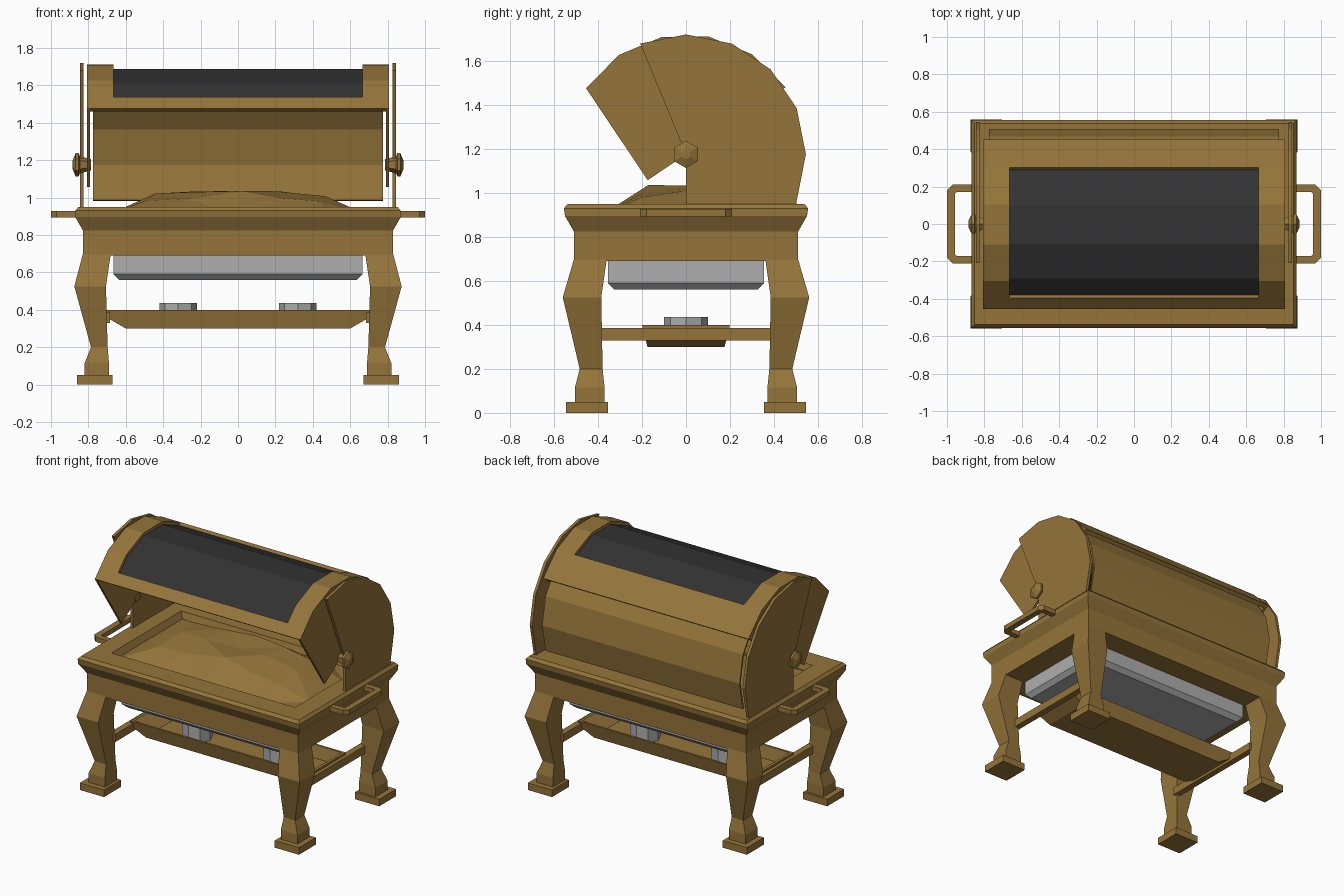
import bpy, bmesh, math, random
from mathutils import Vector

if "Cube" in bpy.data.objects:
    bpy.data.objects.remove(bpy.data.objects["Cube"])


def material(name, color):
    m = bpy.data.materials.new(name)
    m.use_nodes = True
    m.diffuse_color = (*color, 1)
    m.node_tree.nodes["Principled BSDF"].inputs["Base Color"].default_value = (*color, 1)
    return m


BRONZE = material("bronze", (0.30, 0.178, 0.043))
STEEL = material("steel", (0.42, 0.42, 0.42))
GLASS = material("dark glass", (0.032, 0.032, 0.032))


def finish(name, bm, mat):
    bmesh.ops.recalc_face_normals(bm, faces=bm.faces)
    mesh = bpy.data.meshes.new(name)
    bm.to_mesh(mesh)
    bm.free()
    mesh.materials.append(mat)
    ob = bpy.data.objects.new(name, mesh)
    bpy.context.collection.objects.link(ob)
    return ob


def loft(name, loops, mat):
    """Skin a stack of equal-length point loops and cap both ends."""
    bm = bmesh.new()
    rings = [[bm.verts.new(p) for p in loop] for loop in loops]
    n = len(rings[0])
    for a, b in zip(rings, rings[1:]):
        for i in range(n):
            j = (i + 1) % n
            bm.faces.new((a[i], a[j], b[j], b[i]))
    bm.faces.new(rings[0][::-1])
    bm.faces.new(rings[-1])
    return finish(name, bm, mat)


def rect(x0, x1, y0, y1, z):
    return [(x0, y0, z), (x1, y0, z), (x1, y1, z), (x0, y1, z)]


def rect_stack(name, sizes, mat):
    """Centred rectangles given as half width, half depth, height."""
    return loft(name, [rect(-x, x, -y, y, z) for x, y, z in sizes], mat)


def box(name, x0, x1, y0, y1, z0, z1, mat=BRONZE):
    return loft(name, [rect(x0, x1, y0, y1, z0), rect(x0, x1, y0, y1, z1)], mat)


def prism(name, profile, x0, x1, mat=BRONZE):
    """Extrude a side (y, z) profile along x."""
    return loft(name, [[(x, y, z) for y, z in profile] for x in (x0, x1)], mat)


# Shared geometry of the roll top
PIVOT_Z, RADIUS, STEP, OPEN = 1.175, 0.545, 22.5, 56
BASE_Z = 0.95


def polar(angle, r):
    a = math.radians(angle)
    return (r * math.cos(a), PIVOT_Z + r * math.sin(a))


def arc(start, count, r):
    return [polar(start + STEP * i, r) for i in range(count + 1)]


def band(outer, inner):
    return outer + inner[::-1]


# Body with flared rim and sunken well
rect_stack("body", [(0.83, 0.51, 0.69), (0.83, 0.51, 0.825), (0.87, 0.55, 0.895),
                    (0.87, 0.555, 0.93), (0.853, 0.538, BASE_Z), (0.72, 0.39, BASE_Z),
                    (0.69, 0.37, 0.89)], BRONZE)

# Water pan under the body
rect_stack("water_pan", [(0.635, 0.325, 0.56), (0.665, 0.355, 0.59), (0.665, 0.355, 0.70)], STEEL)

# Food mound: faceted grid with raised middle
random.seed(4)
bm = bmesh.new()
bmesh.ops.create_grid(bm, x_segments=6, y_segments=4, size=1)
for v in bm.verts:
    x, y = v.co.x, v.co.y
    edge = max(abs(x), abs(y)) > 0.99
    if edge:
        z = 0.905
    else:
        z = 1.0 + random.uniform(-0.03, 0.025)
        if abs(x) < 0.4:
            z += 0.015
        x += random.uniform(-0.05, 0.05)
        y += random.uniform(-0.08, 0.08)
    v.co = Vector((x * 0.70, y * 0.375, z))
bmesh.ops.triangulate(bm, faces=bm.faces)
finish("food", bm, BRONZE)

# Fixed rear cover
prism("rear_cover", band(arc(-STEP, 6, 0.507), arc(-STEP, 6, 0.495)), -0.775, 0.775)
cover_side = [(0, PIVOT_Z), (0, BASE_Z - 0.01), (0.5, BASE_Z - 0.01)] + arc(-STEP, 6, RADIUS)

# Raised lid: side strips, front and back rails, dark window
START = 90 - OPEN
INNER = 0.515
outer, inner = arc(START, 5, RADIUS), arc(START, 5, INNER)


def along(points, t):
    a, b = Vector(points[-2]), Vector(points[-1])
    return tuple(a.lerp(b, t))


SILL = 0.6
o_cut, i_cut = along(outer, SILL), along(inner, SILL)
prism("lid_front_rail", [o_cut, outer[-1], inner[-1], i_cut], -0.665, 0.665)
prism("lid_back_rail", band(outer[:2], inner[:2]), -0.665, 0.665)
glass_out, glass_in = arc(START, 5, 0.523), arc(START, 5, 0.512)
prism("lid_window", band(glass_out[1:-1] + [along(glass_out, SILL)],
                         glass_in[1:-1] + [along(glass_in, SILL)]), -0.667, 0.667, GLASS)


def swing(y, z):
    """Turn a closed-lid point to the raised position."""
    a = math.radians(-OPEN)
    z -= PIVOT_Z
    return (y * math.cos(a) - z * math.sin(a), PIVOT_Z + y * math.sin(a) + z * math.cos(a))


lid_side = [swing(0, PIVOT_Z)] + outer + [swing(0, 0.965)]

# Parts repeated on both ends
for s, side in ((1, "left"), (-1, "right")):
    prism(side + "_cover_plate", cover_side, s * 0.825, s * 0.845)
    prism(side + "_lid_plate", lid_side, s * 0.79, s * 0.806)
    prism(side + "_lid_strip", band(outer, inner), s * 0.665, s * 0.79)

    # Hexagonal pivot knob
    rings = []
    for x, r in ((0.785, 0.03), (0.845, 0.045), (0.852, 0.062), (0.868, 0.062), (0.885, 0.022)):
        rings.append([(s * x, *polar(30 + 60 * i, r)) for i in range(6)])
    loft(side + "_pivot_knob", rings, BRONZE)

    # Carrying handle with cut corners
    out = [(0.85, -0.21), (0.97, -0.21), (1.0, -0.18), (1.0, 0.18), (0.97, 0.21), (0.85, 0.21)]
    inn = [(0.85, -0.17), (0.95, -0.17), (0.957, -0.163), (0.957, 0.163), (0.95, 0.17), (0.85, 0.17)]
    loft(side + "_handle", [[(s * x, y, z) for x, y in out + inn[::-1]] for z in (0.893, 0.927)], BRONZE)

    # Rail between the legs
    box(side + "_leg_rail", s * 0.685, s * 0.73, -0.40, 0.40, 0.33, 0.385)

    # Octagonal burner
    ring = [(s * 0.32 + 0.1 * math.cos(math.pi * i / 4), 0.1 * math.sin(math.pi * i / 4)) for i in range(8)]
    loft(side + "_burner", [[(x, y, z) for x, y in ring] for z in (0.31, 0.435)], STEEL)

    # Curved legs and square feet: inner x, outer x, inner y, outer y, z
    for t, end in ((-1, "front"), (1, "back")):
        leg = [(0.69, 0.82, 0.37, 0.505, 0.04), (0.69, 0.82, 0.37, 0.505, 0.115),
               (0.697, 0.786, 0.379, 0.483, 0.2), (0.706, 0.875, 0.385, 0.56, 0.525),
               (0.68, 0.829, 0.36, 0.509, 0.70)]
        loft(f"{end}_{side}_leg", [rect(s * a, s * b, t * c, t * d, z) for a, b, c, d, z in leg], BRONZE)
        box(f"{end}_{side}_foot", s * 0.67, s * 0.86, t * 0.355, t * 0.545, 0, 0.05)

# Hollow burner shelf
rect_stack("burner_shelf", [(0.60, 0.175, 0.30), (0.705, 0.19, 0.36), (0.705, 0.20, 0.40),
                            (0.685, 0.185, 0.40), (0.59, 0.165, 0.315)], BRONZE)
